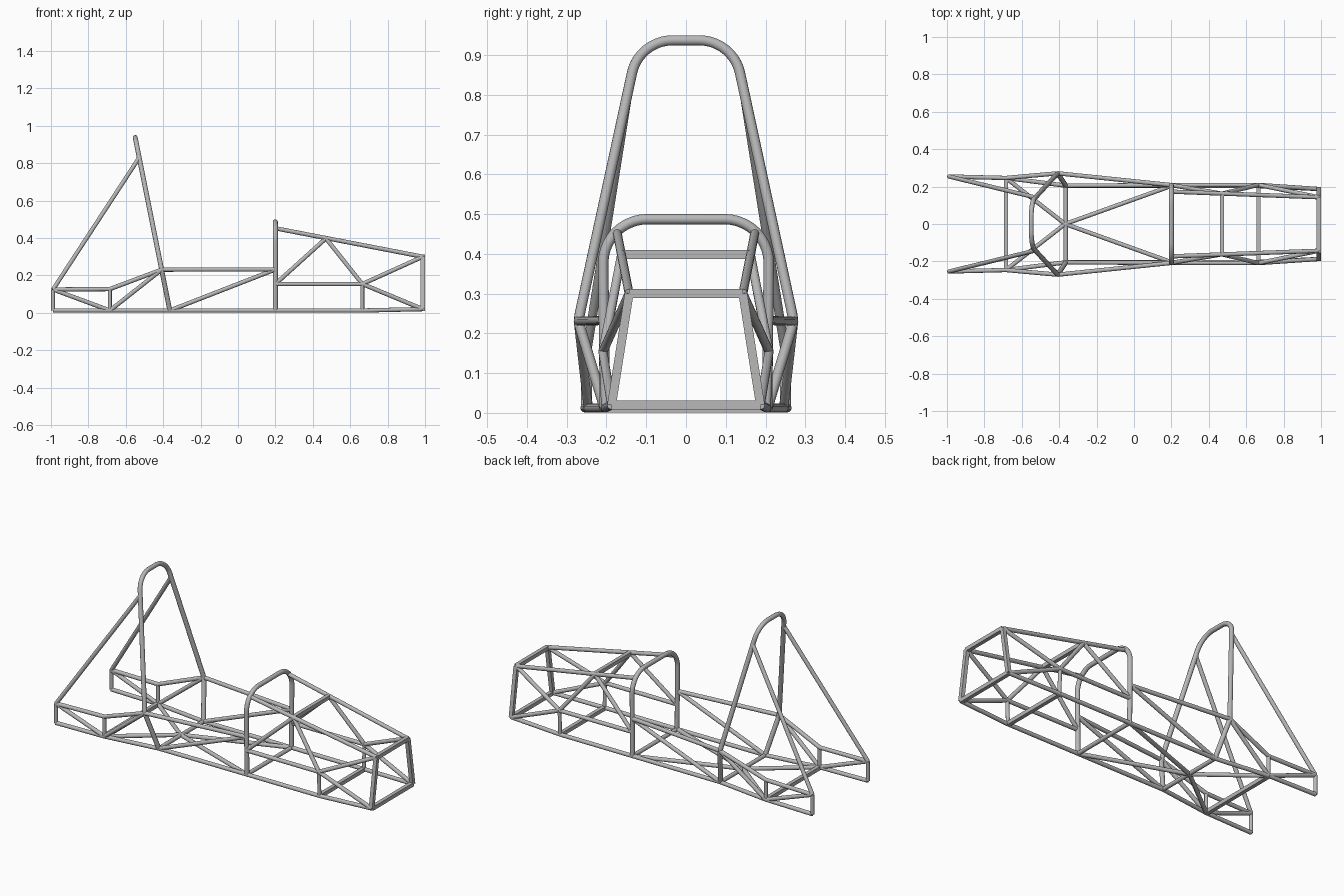
import bpy, bmesh, math
from mathutils import Vector, Matrix

cube = bpy.data.objects.get("Cube")
if cube:
    bpy.data.objects.remove(cube, do_unlink=True)

steel = bpy.data.materials.new("steel_grey")
steel.use_nodes = True
GREY = (0.48, 0.48, 0.48, 1)
steel.diffuse_color = GREY
steel.node_tree.nodes["Principled BSDF"].inputs["Base Color"].default_value = GREY

TUBE, HOOP, BOX = 0.0114, 0.013, 0.011


def finish(obj):
    obj.data.materials.clear()
    obj.data.materials.append(steel)
    bpy.ops.object.select_all(action='DESELECT')
    obj.select_set(True)
    bpy.context.view_layer.objects.active = obj
    bpy.ops.object.shade_smooth_by_angle(angle=math.radians(40))


def tubes(name, runs, radius=TUBE, square=False, mirror=True):
    """Straight tubes along each run of points, mirrored across the centre plane."""
    bm = bmesh.new()
    for run in runs:
        for a, b in zip(run, run[1:]):
            a, b = Vector(a), Vector(b)
            d = b - a
            mat = Matrix.Translation((a + b) / 2) @ d.to_track_quat('Z', 'X').to_matrix().to_4x4()
            r = radius
            if square:
                mat = mat @ Matrix.Rotation(math.pi / 4, 4, 'Z')
                r = radius * math.sqrt(2)
            bmesh.ops.create_cone(bm, cap_ends=True, segments=4 if square else 16,
                                  radius1=r, radius2=r, depth=d.length, matrix=mat)
    mesh = bpy.data.meshes.new(name)
    bm.to_mesh(mesh)
    bm.free()
    obj = bpy.data.objects.new(name, mesh)
    bpy.context.collection.objects.link(obj)
    if mirror:
        mod = obj.modifiers.new("mirror", 'MIRROR')
        mod.use_axis = (False, True, False)
        mod.use_mirror_merge = False
    finish(obj)


def across(p):
    return [p, (p[0], -p[1], p[2])]


def bend(p, c, q, length, steps=10):
    """Circular bend at corner c between points p and q."""
    p, c, q = Vector(p), Vector(c), Vector(q)
    u, v = (p - c).normalized(), (q - c).normalized()
    w = math.cos((math.pi - u.angle(v)) / 2)
    s, e = c + u * length, c + v * length
    out = []
    for i in range(steps + 1):
        t = i / steps
        k0, k1, k2 = (1 - t) ** 2, 2 * w * t * (1 - t), t * t
        out.append((s * k0 + c * k1 + e * k2) / (k0 + k1 + k2))
    return out


def hoop(name, half):
    """Bent tube through half a path and its mirror image."""
    pts = [Vector(p) for p in half]
    pts += [Vector((p.x, -p.y, p.z)) for p in reversed(pts)]
    cu = bpy.data.curves.new(name, 'CURVE')
    cu.dimensions = '3D'
    cu.bevel_depth = HOOP
    cu.bevel_resolution = 4
    cu.use_fill_caps = True
    sp = cu.splines.new('POLY')
    sp.points.add(len(pts) - 1)
    for s, p in zip(sp.points, pts):
        s.co = (*p, 1)
    obj = bpy.data.objects.new(name, cu)
    bpy.context.collection.objects.link(obj)
    bpy.ops.object.select_all(action='DESELECT')
    obj.select_set(True)
    bpy.context.view_layer.objects.active = obj
    bpy.ops.object.convert(target='MESH')
    finish(bpy.context.view_layer.objects.active)


def lean(y, z):
    """Point in the tilted plane of the main hoop."""
    return (-0.365 - 0.2 * (z - 0.015), y, z)


# Frame joints on the +y side
LOW = 0.0125
hoop_foot, hoop_elbow, brace_top = lean(0.205, LOW), lean(0.271, 0.231), lean(0.142, 0.83)
mid_low, mid_top = (-0.685, 0.246, LOW), (-0.685, 0.246, 0.127)
end_low, end_top = (-0.989, 0.254, LOW), (-0.989, 0.254, 0.125)
centre = (-0.368, 0, LOW)
dash_foot, dash_mid = (0.2, 0.204, LOW), (0.2, 0.208, 0.154)
dash_side, dash_top = (0.2, 0.208, 0.232), (0.2, 0.173, 0.452)
knee = (0.47, 0.162, 0.398)
pedal_low, pedal_top = (0.665, 0.203, LOW), (0.665, 0.209, 0.154)
nose_low, nose_top = (0.988, 0.187, 0.02), (0.988, 0.143, 0.3)

# Roll hoops
shoulder = lean(0.118, 0.937)
hoop("main_roll_hoop", [hoop_foot] + bend(hoop_foot, hoop_elbow, shoulder, 0.02, 4)
     + bend(hoop_elbow, shoulder, lean(0, 0.937), 0.085))
corner = (0.2, 0.208, 0.487)
hoop("front_roll_hoop", [dash_foot] + bend(dash_mid, corner, (0.2, 0, 0.487), 0.11))

# Lengthwise rails
tubes("lower_rails", [[end_low, mid_low, hoop_foot, dash_foot, pedal_low, nose_low]])
tubes("rear_upper_rails", [[end_top, mid_top, hoop_elbow]])
tubes("side_rails", [[hoop_elbow, dash_side]])
tubes("front_middle_rails", [[dash_mid, pedal_top]])
tubes("front_upper_rails", [[dash_top, nose_top]])

# Braces and uprights
tubes("roll_hoop_braces", [[end_top, brace_top]])
tubes("rear_diagonals", [[end_top, mid_low, hoop_elbow]])
tubes("side_diagonals", [[hoop_foot, dash_side]])
tubes("front_diagonals", [[dash_mid, knee, pedal_top, nose_top], [pedal_top, nose_low]])
tubes("uprights", [[end_low, end_top], [mid_low, mid_top], [pedal_low, pedal_top]], 0.0102)
tubes("floor_diagonals", [[mid_low, centre, dash_foot]])

# Cross members
tubes("floor_cross_members", [across(hoop_foot), across(dash_foot)], mirror=False)
tubes("box_cross_members", [across(mid_low), across(pedal_low), across(knee)],
      BOX, square=True, mirror=False)

# Front bulkhead
tubes("bulkhead_uprights", [[nose_low, nose_top]], BOX, square=True)
tubes("bulkhead_cross_members", [across(nose_low), across(nose_top)],
      BOX, square=True, mirror=False)
